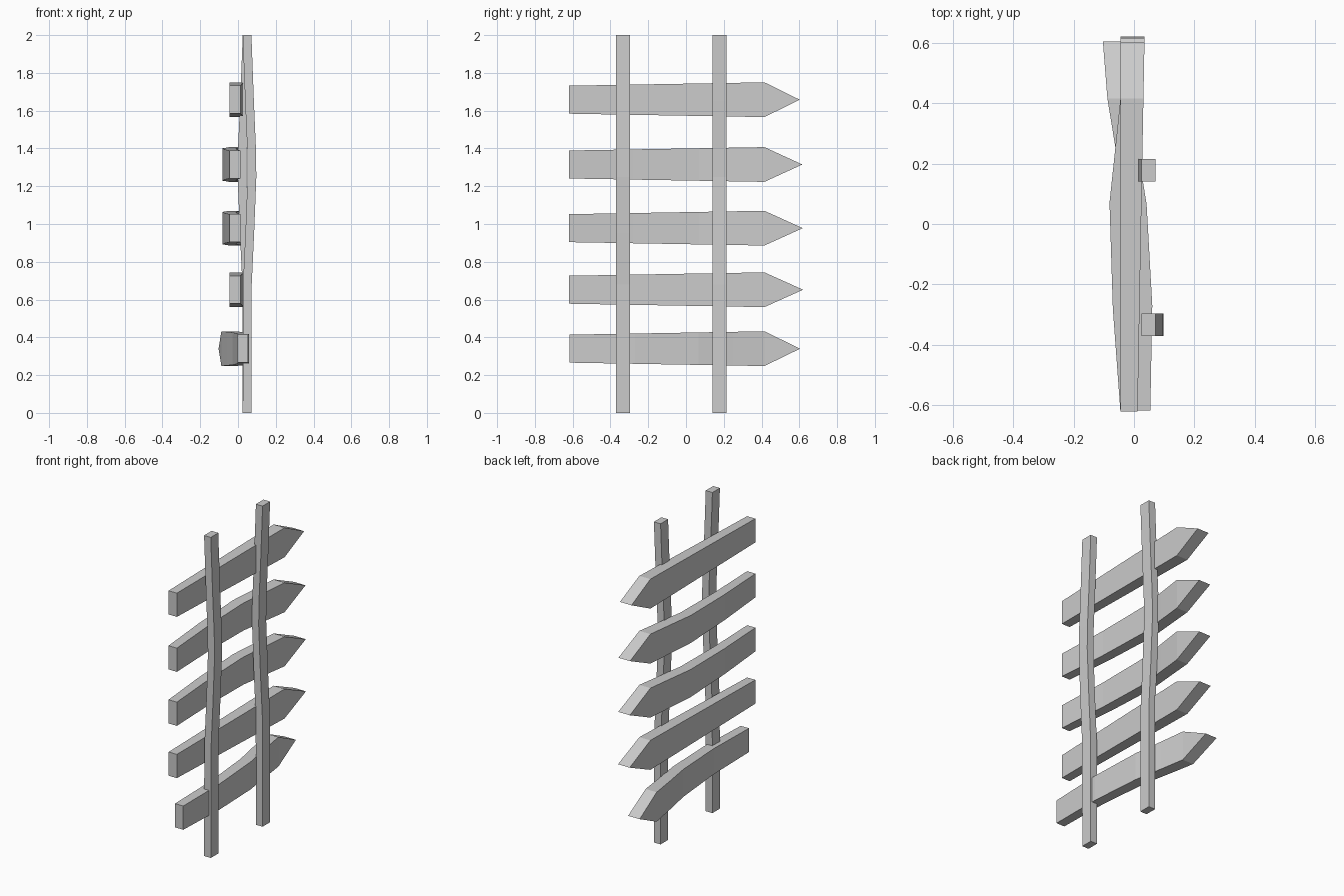
import bpy, bmesh

if "Cube" in bpy.data.objects:
    bpy.data.objects.remove(bpy.data.objects["Cube"])


def loft(name, rings):
    # Skin a row of four-cornered sections and cap both ends
    bm = bmesh.new()
    loops = [[bm.verts.new(p) for p in ring] for ring in rings]
    for a, b in zip(loops, loops[1:]):
        for i in range(4):
            j = (i + 1) % 4
            bm.faces.new((a[i], a[j], b[j], b[i]))
    bm.faces.new(loops[0])
    bm.faces.new(loops[-1])
    # Picket tips collapse to an edge
    bmesh.ops.remove_doubles(bm, verts=bm.verts, dist=0.0005)
    bmesh.ops.recalc_face_normals(bm, faces=bm.faces)
    mesh = bpy.data.meshes.new(name)
    bm.to_mesh(mesh)
    bm.free()
    obj = bpy.data.objects.new(name, mesh)
    bpy.context.collection.objects.link(obj)
    return obj


def picket(name, z, tip, left):
    # left: (y, x of the outer face); thickness and height grow towards the tip
    rings = []
    for y, x in left + [(tip, left[-1][1] - (0.015 if z < 0.5 else 0))]:
        t = (y + 0.62) / 1.24
        thick = 0.057 + 0.023 * t
        h = 0 if y == tip else 0.074 + 0.018 * (y + 0.62) / 1.035
        rings.append([(x, y, z - h), (x + thick, y, z - h),
                      (x + thick, y, z + h), (x, y, z + h)])
    return loft(name, rings)


def rail(name, y, bend):
    # Square bar bowed along x by the given amount
    profile = [(0, 0), (0.68, 0.06), (0.95, 0.55), (1.25, 1), (1.4, 0.92),
               (1.65, 0.5), (2, 0)]
    rings = []
    for z, k in profile:
        x = 0.048 + bend * k
        rings.append([(x - 0.023, y - 0.037, z), (x + 0.023, y - 0.037, z),
                      (x + 0.023, y + 0.037, z), (x - 0.023, y + 0.037, z)])
    return loft(name, rings)


# Two long rails
rail("rail_front", -0.333, 0.026)
rail("rail_back", 0.178, -0.027)

# Five pointed pickets: straight, bowed, and one skewed
straight = [(-0.62, -0.045), (0.415, -0.045)]
bowed = [(-0.62, -0.045), (-0.28, -0.07), (0.07, -0.081), (0.25, -0.062), (0.415, -0.045)]
skewed = [(-0.617, -0.003), (-0.27, -0.003), (0.065, -0.028), (0.25, -0.061), (0.415, -0.088)]
for i, (z, tip, left) in enumerate([(0.34, 0.604, skewed), (0.652, 0.62, straight),
                                    (0.978, 0.618, bowed), (1.315, 0.616, bowed),
                                    (1.658, 0.602, straight)]):
    picket(f"picket_{i + 1}", z, tip, left)
